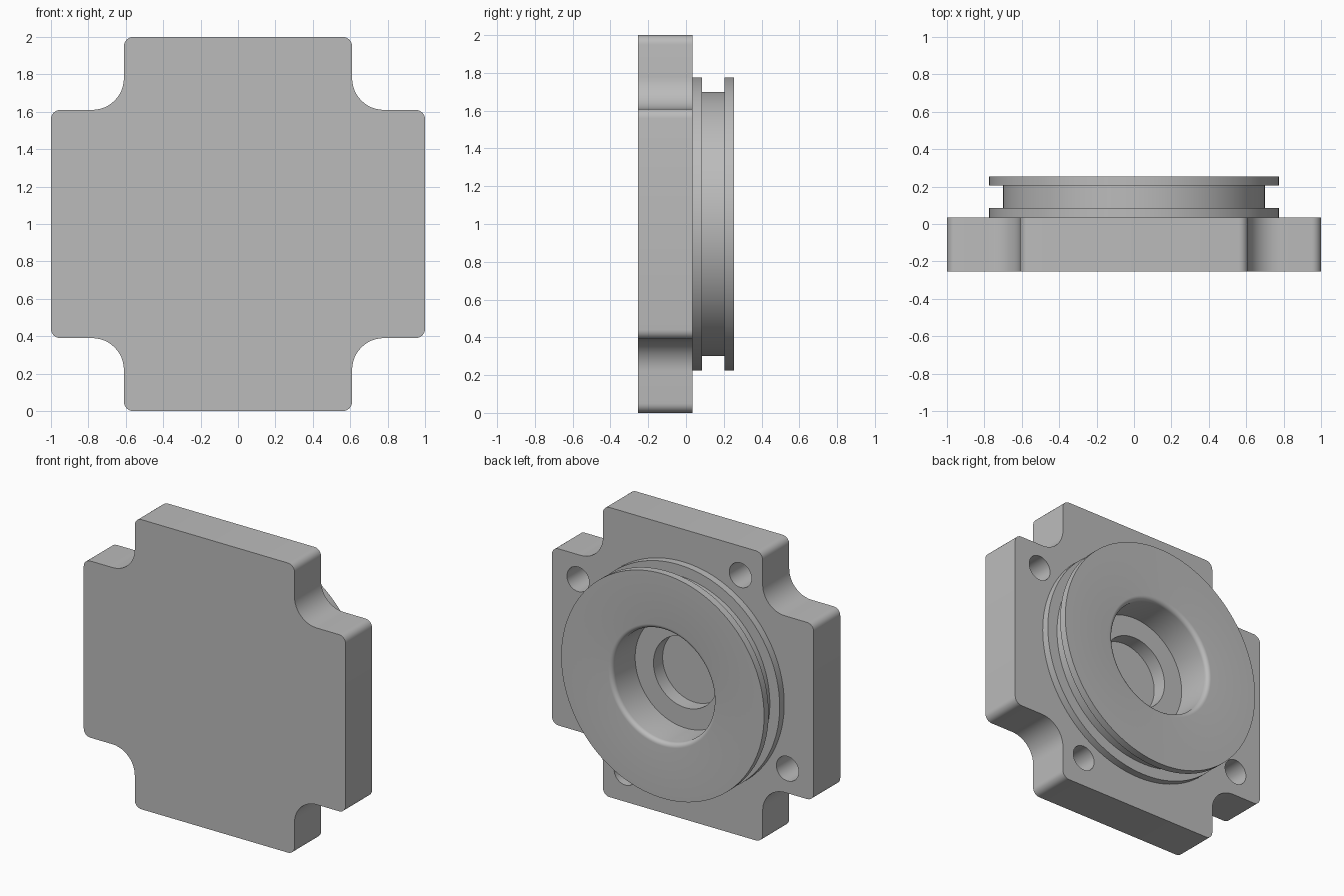
import bpy, bmesh, math

if "Cube" in bpy.data.objects:
    bpy.data.objects.remove(bpy.data.objects["Cube"])

Y_FRONT, Y_FACE, Y_END = -0.255, 0.035, 0.255   # front, mounting face, boss end
CZ = 1.0                                        # height of the centre axis
BOSS_R = 0.775

grey = bpy.data.materials.new("plain_grey")
grey.diffuse_color = (0.5, 0.5, 0.5, 1)
grey.use_nodes = True
grey.node_tree.nodes["Principled BSDF"].inputs["Base Color"].default_value = grey.diffuse_color


def ring(bm, x, z, r, y, n):
    """Circle of vertices around an axis parallel to y."""
    return [bm.verts.new((x + r * math.cos(2 * math.pi * i / n), y,
                          z + r * math.sin(2 * math.pi * i / n))) for i in range(n)]


def bridge(bm, a, b):
    for i in range(len(a)):
        j = (i + 1) % len(a)
        bm.faces.new((a[i], b[i], b[j], a[j]))


def lathe(bm, x, z, profile, n, cap=True):
    """Sweep an (r, y) profile around the axis; returns the first ring."""
    rings = [ring(bm, x, z, r, y, n) for r, y in profile]
    for a, b in zip(rings, rings[1:]):
        bridge(bm, a, b)
    if cap:
        bm.faces.new(list(reversed(rings[-1])))
    return rings[0]


def loop_edges(bm, loop):
    out = []
    for i, v in enumerate(loop):
        w = loop[(i + 1) % len(loop)]
        out.append(bm.edges.get((v, w)) or bm.edges.new((v, w)))
    return out


def finish(bm, name):
    # every flat end or floor must face along the axis away from the material
    mesh = bpy.data.meshes.new(name)
    bm.to_mesh(mesh)
    bm.free()
    mesh.materials.append(grey)
    ob = bpy.data.objects.new(name, mesh)
    bpy.context.collection.objects.link(ob)
    bpy.ops.object.select_all(action='DESELECT')
    ob.select_set(True)
    bpy.context.view_layer.objects.active = ob
    bpy.ops.object.shade_smooth_by_angle(angle=math.radians(30))
    return ob


def arc(cx, cz, r, a0, a1, n):
    return [(cx + r * math.cos(math.radians(a0 + (a1 - a0) * i / n)),
             cz + r * math.sin(math.radians(a0 + (a1 - a0) * i / n)))
            for i in range(n + 1)]


# Plate outline: one notched corner, repeated by quarter turns
ARM, CORNER, NOTCH = 0.61, 0.05, 0.17
quarter = (arc(1 - CORNER, ARM - CORNER, CORNER, 0, 90, 6)
           + arc(ARM + NOTCH, ARM + NOTCH, NOTCH, 270, 180, 12)
           + arc(ARM - CORNER, 1 - CORNER, CORNER, 0, 90, 6))
outline = []
for k in range(4):
    c, s = round(math.cos(k * math.pi / 2)), round(math.sin(k * math.pi / 2))
    outline += [(x * c - z * s, x * s + z * c) for x, z in quarter]

# Cross-shaped plate with four blind bolt holes
bm = bmesh.new()
front = [bm.verts.new((x, Y_FRONT, CZ + z)) for x, z in outline]
back = [bm.verts.new((x, Y_FACE, CZ + z)) for x, z in outline]
bm.faces.new(front)
bridge(bm, front, back)
loops = [back, ring(bm, 0, CZ, BOSS_R, Y_FACE, 128)]
for k in range(4):
    c, s = round(math.cos(k * math.pi / 2)), round(math.sin(k * math.pi / 2))
    hx, hz = 0.80 * c - 0.44 * s, 0.80 * s + 0.44 * c
    loops.append(lathe(bm, hx, CZ + hz, [(0.085, Y_FACE), (0.085, -0.21)], 32))
# Mounting face, left open under the boss and over the holes
edges = [e for lp in loops for e in loop_edges(bm, lp)]
res = bmesh.ops.triangle_fill(bm, edges=edges, use_beauty=True, use_dissolve=False)
for f in res["geom"]:
    if isinstance(f, bmesh.types.BMFace):
        f.normal_update()
        if f.normal.y < 0:
            f.normal_flip()
finish(bm, "mounting_plate")

# Round boss with a seal groove, rounded bore mouth, stepped bore and pocket
lip = [(0.415 - 0.03 * math.sin(math.radians(a)),
        Y_END - 0.03 * (1 - math.cos(math.radians(a)))) for a in range(0, 91, 15)]
profile = ([(BOSS_R, Y_FACE), (BOSS_R, 0.085), (0.70, 0.085), (0.70, 0.205),
            (BOSS_R, 0.205), (BOSS_R, Y_END)] + lip
           + [(0.385, 0.005), (0.245, 0.005), (0.245, -0.095)])
bm = bmesh.new()
lathe(bm, 0, CZ, profile, 128)
finish(bm, "grooved_boss")
